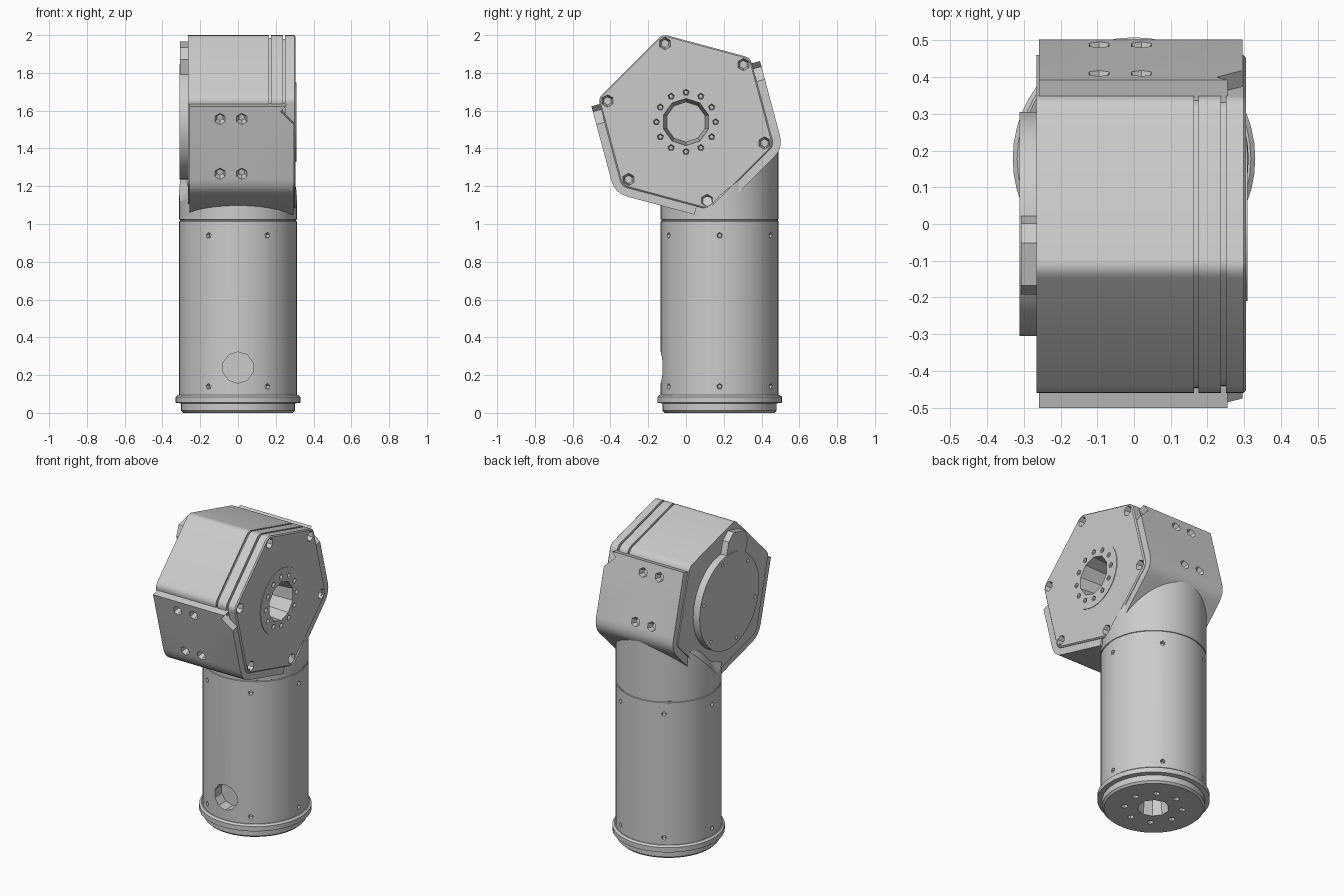
import bpy, bmesh, math
from math import sin, cos, radians, pi
from mathutils import Vector, Matrix

if "Cube" in bpy.data.objects:
    bpy.data.objects.remove(bpy.data.objects["Cube"])

grey = bpy.data.materials.new("satin grey")
grey.use_nodes = True
grey.diffuse_color = (0.6, 0.6, 0.6, 1)
grey.node_tree.nodes["Principled BSDF"].inputs["Base Color"].default_value = (0.6, 0.6, 0.6, 1)

HEAD = Vector((0, 0, 1.54))      # joint axis of the head
TUBE_Y, TUBE_R = 0.178, 0.312    # tube axis and radius
APO = 0.417                      # centre to flat of the hexagonal housing


def finish(bm, name, cuts=None):
    """Turn a bmesh into an object, cut the pockets, shade it."""
    bmesh.ops.recalc_face_normals(bm, faces=bm.faces)
    mesh = bpy.data.meshes.new(name)
    bm.to_mesh(mesh)
    bm.free()
    ob = bpy.data.objects.new(name, mesh)
    bpy.context.collection.objects.link(ob)
    mesh.materials.append(grey)
    bpy.ops.object.select_all(action="DESELECT")
    ob.select_set(True)
    bpy.context.view_layer.objects.active = ob
    if cuts:
        cb = bmesh.new()
        for c in cuts:
            cone(cb, *c)
        bmesh.ops.recalc_face_normals(cb, faces=cb.faces)
        cm = bpy.data.meshes.new("cutter")
        cb.to_mesh(cm)
        cb.free()
        cutter = bpy.data.objects.new("cutter", cm)
        cutter.hide_render = True
        bpy.context.collection.objects.link(cutter)
        mod = ob.modifiers.new("pockets", "BOOLEAN")
        mod.operation, mod.solver, mod.object = "DIFFERENCE", "EXACT", cutter
        bpy.ops.object.modifier_apply(modifier=mod.name)
        bpy.data.objects.remove(cutter)
    bpy.ops.object.shade_smooth_by_angle(angle=radians(28))
    return ob


def cone(bm, start, axis, length, r1, r2, seg):
    """Cone from start along axis."""
    axis = Vector(axis).normalized()
    m = Matrix.Translation(Vector(start) + axis * length / 2) @ axis.to_track_quat("Z", "Y").to_matrix().to_4x4()
    bmesh.ops.create_cone(bm, cap_ends=True, segments=seg, radius1=r1, radius2=r2, depth=length, matrix=m)


def pocket(pos, normal, r, depth, seg=6, taper=0.6):
    """Cutter for a blind hole sunk against the surface normal."""
    n = Vector(normal).normalized()
    return (Vector(pos) + n * 0.01, -n, depth + 0.01, r, r * taper, seg)


def at(deg, s, d, x=0, turn=1):
    """Point d out from the joint axis in direction deg, s along that flat."""
    a = radians(deg)
    return HEAD + Vector((x, d * cos(a) - turn * s * sin(a), d * sin(a) + turn * s * cos(a)))


def rounded(a, corner, b, r, n=4):
    """Small curve replacing a corner."""
    p, q = corner + (a - corner).normalized() * r, corner + (b - corner).normalized() * r
    return [p.lerp(corner, t / n).lerp(corner.lerp(q, t / n), t / n) for t in range(n + 1)]


def loft(loops):
    bm = bmesh.new()
    rings = [[bm.verts.new(p) for p in lp] for lp in loops]
    for r0, r1 in zip(rings, rings[1:]):
        for i in range(len(r0)):
            j = (i + 1) % len(r0)
            bm.faces.new((r0[i], r0[j], r1[j], r1[i]))
    bm.faces.new(rings[0])
    bm.faces.new(rings[-1])
    return bm


def prism(points, x0, x1):
    return loft([[Vector((x, p.y, p.z)) for p in points] for x in (x0, x1)])


def hexagon(x, apothem):
    c = [at(105 + 60 * k, 0, apothem / cos(pi / 6), x) for k in range(6)]
    return [p for k in range(6) for p in rounded(c[k - 1], c[k], c[(k + 1) % 6], 0.03)]


# Output face holes: bore, bolt circle, corner screws
X = (1, 0, 0)
bore = pocket((0.31, 0, HEAD.z), X, 0.125, 0.25, 10, 0.85)
bolts = [pocket(at(30 * k, 0, 0.157, 0.31), X, 0.019, 0.04, 5) for k in range(12)]
corners = [pocket(at(105 + 60 * k, 0, 0.43, 0.305), X, 0.036, 0.04, 6) for k in range(6)]

# Hexagonal housing with the lid grooves
stations = [(-0.265, APO), (0.163, APO), (0.163, 0.405), (0.175, 0.405), (0.175, APO), (0.237, APO),
            (0.237, 0.4), (0.25, 0.4), (0.25, APO), (0.298, APO), (0.305, 0.41)]
finish(loft([hexagon(x, d) for x, d in stations]), "hex_housing", [bore] + bolts + corners)

# Raised output ring
bm = bmesh.new()
cone(bm, at(0, 0, 0, 0.295), X, 0.014, 0.21, 0.21, 32)
finish(bm, "output_ring", [bore] + bolts)

# Wrap-around cover plates, front and back
for name, deg, turn, end in (("front_cover", 195, 1, 0.17), ("back_cover", 15, -1, 0.2)):
    d, inner = 0.462, 0.395
    nxt = deg + 60 * turn
    first, last = at(deg, -0.21, d, 0, turn), at(nxt, end, d, 0, turn)
    corner = at(deg + 30 * turn, 0, d / cos(pi / 6))
    outline = [first] + rounded(first, corner, last, 0.07) + [last, at(nxt, end, inner, 0, turn),
              at(deg + 30 * turn, 0, inner / cos(pi / 6)), at(deg, -0.21, inner, 0, turn)]
    normal = at(deg, 0, 1) - HEAD
    cuts = [pocket(at(deg, s, d, x, turn), normal, 0.035, 0.035, 6, 0.5)
            for s in (-0.14, 0.16) for x in (-0.095, 0.02)]
    # clipped upper corner beside the lid
    cuts.append(pocket(at(deg, -0.18, d, 0.335, turn), normal, 0.11, 0.1, 4, 1))
    finish(prism(outline, -0.258, 0.295), name, cuts)

# Side cap with its tab
bm = bmesh.new()
cone(bm, at(0, 0, 0, -0.255), (-1, 0, 0), 0.056, 0.305, 0.305, 40)
finish(bm, "side_cap", [pocket(at(15 + 60 * k, 0, 0.27, -0.311), (-1, 0, 0), 0.015, 0.02, 5) for k in range(6)])
tab = [(0.1, 0.2), (0.1, 0.37), (0.06, 0.425), (-0.06, 0.425), (-0.1, 0.37), (-0.1, 0.2)]
finish(prism([at(105, s, d) for s, d in tab], -0.307, -0.255), "side_cap_tab")


# Tube with base flange and seam; its top follows the underside of the housing
def top_z(x, y):
    z = max(1.08 - 0.26 * (y - 0.12), 1.08 + (y - 0.12))
    return min(z + (0.03 if x < 0 else 0), 1.42)


profile = [(0.29, 0), (0.302, 0.012), (0.302, 0.05), (0.33, 0.054), (0.33, 0.085), (0.318, 0.095),
           (TUBE_R, 0.095), (TUBE_R, 1.014), (0.308, 1.016), (0.308, 1.022), (TUBE_R, 1.024),
           (TUBE_R, None), (0.27, None)]
loops = []
for r, z in profile:
    loop = []
    for k in range(48):
        a = 2 * pi * k / 48
        x, y = r * cos(a), TUBE_Y + r * sin(a)
        loop.append(Vector((x, y, z if z is not None else top_z(x, y) + (0.07 if r < 0.3 else 0))))
    loops.append(loop)
bm = loft(loops)
bmesh.ops.triangulate(bm, faces=[f for f in bm.faces if len(f.verts) > 4 and f.calc_center_median().z > 1])

cuts = []
for k in range(6):
    n = Vector((cos(k * pi / 3), sin(k * pi / 3), 0))
    for z in (0.14, 0.94):
        cuts.append(pocket(Vector((0, TUBE_Y, z)) + n * TUBE_R, n, 0.018, 0.025, 5))
# connector opening, base bore and base bolt holes
cuts.append(pocket((0, TUBE_Y - TUBE_R, 0.24), (0, -1, 0), 0.083, 0.08, 10, 1))
cuts.append(pocket((0, TUBE_Y, 0), (0, 0, -1), 0.095, 0.12, 10, 0.85))
for k in range(8):
    a = 2 * pi * k / 8 + 0.2
    cuts.append(pocket((0.17 * cos(a), TUBE_Y + 0.17 * sin(a), 0), (0, 0, -1), 0.022, 0.04, 5))
finish(bm, "arm_tube", cuts)
